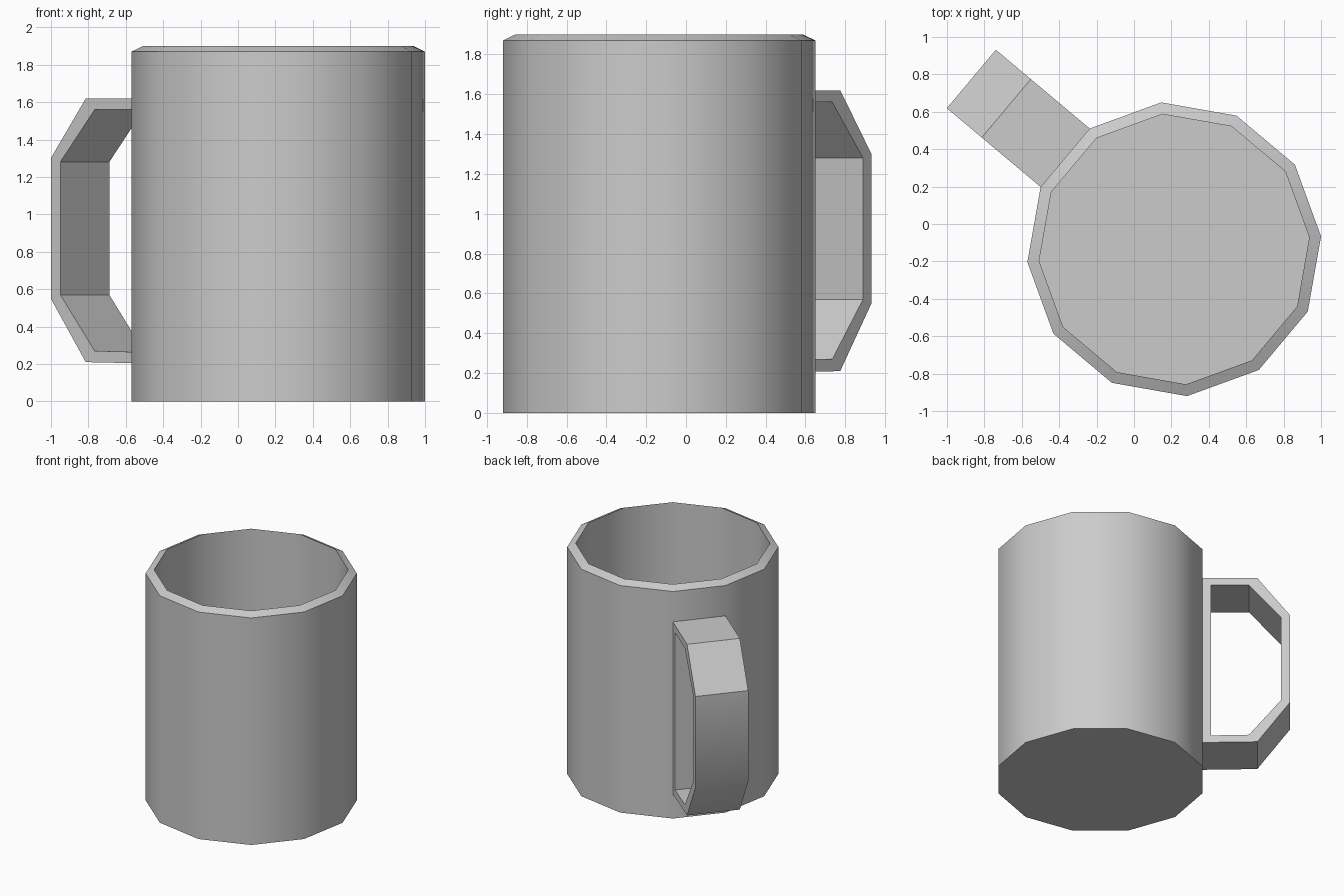
import bpy, bmesh
from math import radians, cos, sin
from mathutils import Matrix

if "Cube" in bpy.data.objects:
    bpy.data.objects.remove(bpy.data.objects["Cube"])

SIDES, RADIUS = 12, 0.788
CENTRE = (0.215, -0.135, 0)
APOTHEM = RADIUS * cos(radians(15))
WIDTH = 2 * RADIUS * sin(radians(15))
TURN = radians(140)          # direction the handle points in


def finish(bm, name, angle):
    bmesh.ops.recalc_face_normals(bm, faces=bm.faces)
    mesh = bpy.data.meshes.new(name)
    bm.to_mesh(mesh)
    bm.free()
    ob = bpy.data.objects.new(name, mesh)
    bpy.context.collection.objects.link(ob)
    ob.matrix_world = Matrix.Translation(CENTRE) @ Matrix.Rotation(TURN, 4, 'Z')
    bpy.ops.object.select_all(action='DESELECT')
    ob.select_set(True)
    bpy.context.view_layer.objects.active = ob
    bpy.ops.object.shade_smooth_by_angle(angle=radians(angle))
    return ob


def bridge(bm, a, b):
    n = len(a)
    for i in range(n):
        j = (i + 1) % n
        bm.faces.new((a[i], a[j], b[j], b[i]))


# cup body: outer wall, sloped rim, inner wall and floor
bm = bmesh.new()
rings = []
for r, z in [(RADIUS, 0), (RADIUS, 1.87), (0.725, 1.90), (0.725, 0.065)]:
    angles = [radians(15 + 360 * i / SIDES) for i in range(SIDES)]
    rings.append([bm.verts.new((r * cos(a), r * sin(a), z)) for a in angles])
for lower, upper in zip(rings, rings[1:]):
    bridge(bm, lower, upper)
bm.faces.new(rings[0])
bm.faces.new(rings[-1])
finish(bm, "cup_body", 36.5)

# handle: closed angular loop, as wide as one side of the cup
outer = [(APOTHEM, 1.62), (1.172, 1.62), (1.416, 1.30),
         (1.416, 0.55), (1.172, 0.21), (APOTHEM, 0.203)]
inner = [(APOTHEM + 0.065, 1.56), (1.11, 1.56), (1.35, 1.28),
         (1.35, 0.57), (1.11, 0.27), (APOTHEM + 0.065, 0.264)]
bm = bmesh.new()
loops = [[bm.verts.new((x, y, z)) for x, z in profile]
         for profile, y in [(outer, -WIDTH / 2), (inner, -WIDTH / 2),
                            (inner, WIDTH / 2), (outer, WIDTH / 2)]]
for i in range(4):
    bridge(bm, loops[i], loops[(i + 1) % 4])
finish(bm, "handle", 36.5)

# drop the handle's hidden face that lies against the cup
mesh = bpy.data.objects["handle"].data
bm = bmesh.new()
bm.from_mesh(mesh)
hidden = [f for f in bm.faces if all(abs(v.co.x - APOTHEM) < 1e-4 for v in f.verts)]
bmesh.ops.delete(bm, geom=hidden, context='FACES_ONLY')
bm.to_mesh(mesh)
bm.free()
